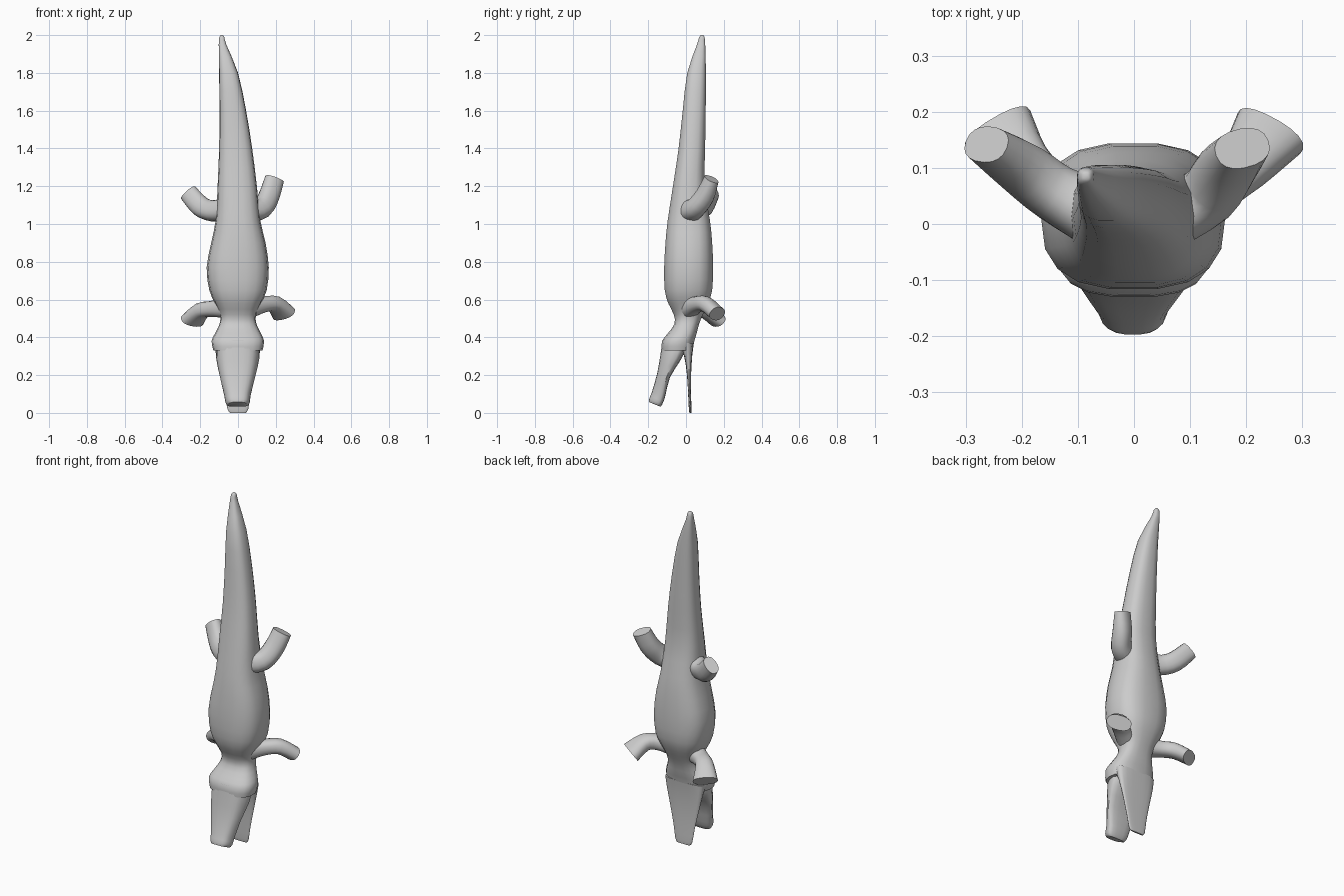
import bpy, bmesh, math
from mathutils import Vector

SIDES = 18


def catmull(rows, steps):
    """Smoothly interpolate rows of numbers."""
    out = []
    for i in range(len(rows) - 1):
        p0, p1 = rows[max(i - 1, 0)], rows[i]
        p2, p3 = rows[i + 1], rows[min(i + 2, len(rows) - 1)]
        for s in range(steps):
            t = s / steps
            out.append([0.5 * (2 * b + (c - a) * t + (2 * a - 5 * b + 4 * c - d) * t * t
                               + (3 * b - a - 3 * c + d) * t ** 3)
                        for a, b, c, d in zip(p0, p1, p2, p3)])
    out.append(list(rows[-1]))
    return out


def unit_ring(power):
    pts = []
    for i in range(SIDES):
        a = 2 * math.pi * i / SIDES
        c, s = math.cos(a), math.sin(a)
        pts.append((math.copysign(abs(c) ** power, c), math.copysign(abs(s) ** power, s)))
    return pts


def skin(name, rings):
    """Join rings of points into a closed, smooth skin."""
    bm = bmesh.new()
    loops = [[bm.verts.new(p) for p in r] for r in rings]
    for a, b in zip(loops, loops[1:]):
        for i in range(SIDES):
            j = (i + 1) % SIDES
            bm.faces.new((a[i], a[j], b[j], b[i]))
    bm.faces.new(loops[0][::-1])
    bm.faces.new(loops[-1])
    bmesh.ops.recalc_face_normals(bm, faces=bm.faces)
    me = bpy.data.meshes.new(name)
    bm.to_mesh(me)
    bm.free()
    ob = bpy.data.objects.new(name, me)
    bpy.context.collection.objects.link(ob)
    bpy.ops.object.select_all(action='DESELECT')
    ob.select_set(True)
    bpy.context.view_layer.objects.active = ob
    bpy.ops.object.shade_smooth_by_angle(angle=math.radians(50))
    return ob


def loft(name, rows, power=0.75, taper=0.0, tilt=0.0, steps=2):
    """Rows are z, x min, x max, y min, y max."""
    rings = []
    for z, x0, x1, y0, y1 in catmull(rows, steps):
        cx, cy, hx, hy = (x0 + x1) / 2, (y0 + y1) / 2, (x1 - x0) / 2, (y1 - y0) / 2
        rings.append([(cx + hx * u * (1 + taper * (v - 1) / 2), cy + hy * v, z - tilt * hy * v)
                      for u, v in unit_ring(power)])
    return skin(name, rings)


def limb(name, path, across):
    """Path rows are x, y, z, half width, half thickness."""
    rows = catmull(path, 3)
    rings = []
    for i, (x, y, z, w, h) in enumerate(rows):
        t = (Vector(rows[min(i + 1, len(rows) - 1)][:3]) - Vector(rows[max(i - 1, 0)][:3])).normalized()
        u = Vector(across)
        u = (u - t * u.dot(t)).normalized()
        v = t.cross(u)
        rings.append([Vector((x, y, z)) + u * w * a + v * h * b for a, b in unit_ring(0.85)])
    return skin(name, rings)


# torso, neck, back of head and tail
loft("body_and_tail", [
    (0.33, -0.13, 0.13, -0.13, 0.035),
    (0.38, -0.14, 0.138, -0.128, 0.045),
    (0.42, -0.122, 0.122, -0.098, 0.057),
    (0.47, -0.098, 0.098, -0.062, 0.07),
    (0.52, -0.095, 0.095, -0.065, 0.09),
    (0.58, -0.122, 0.122, -0.095, 0.118),
    (0.65, -0.152, 0.152, -0.114, 0.14),
    (0.77, -0.166, 0.163, -0.117, 0.145),
    (0.90, -0.142, 0.146, -0.11, 0.14),
    (1.02, -0.118, 0.118, -0.098, 0.128),
    (1.2, -0.108, 0.1, -0.07, 0.1),
    (1.4, -0.1, 0.075, -0.04, 0.102),
    (1.6, -0.098, 0.043, -0.018, 0.105),
    (1.8, -0.1, 0.0, 0.006, 0.106),
    (1.95, -0.102, -0.062, 0.058, 0.102),
    (1.99, -0.099, -0.072, 0.07, 0.098),
    (2.0, -0.09, -0.08, 0.08, 0.09)])

# upper jaw with a snout that swells at the tip
loft("upper_jaw", [
    (0.36, -0.125, 0.125, -0.125, 0.0),
    (0.30, -0.13, 0.128, -0.134, -0.028),
    (0.2, -0.108, 0.103, -0.152, -0.085),
    (0.1, -0.082, 0.076, -0.18, -0.11),
    (0.06, -0.074, 0.07, -0.195, -0.125),
    (0.045, -0.062, 0.058, -0.197, -0.135)], power=0.65, taper=0.3, tilt=0.4)

# thin lower jaw
loft("lower_jaw", [
    (0.37, -0.125, 0.125, -0.04, 0.042),
    (0.30, -0.115, 0.112, -0.01, 0.033),
    (0.2, -0.092, 0.09, 0.005, 0.027),
    (0.1, -0.07, 0.068, 0.011, 0.027),
    (0.02, -0.056, 0.054, 0.015, 0.029),
    (0.0, -0.042, 0.042, 0.018, 0.028)], power=0.65)

# front legs, paddles flaring toward the belly side
limb("front_leg_right", [
    (0.07, 0.02, 0.56, 0.055, 0.055), (0.14, 0.06, 0.575, 0.045, 0.042),
    (0.195, 0.105, 0.575, 0.05, 0.042), (0.243, 0.165, 0.525, 0.068, 0.04)], (0.93, -0.35, 0.1))
limb("front_leg_left", [
    (-0.07, 0.02, 0.555, 0.055, 0.055), (-0.14, 0.06, 0.55, 0.045, 0.042),
    (-0.195, 0.105, 0.54, 0.05, 0.042), (-0.243, 0.168, 0.488, 0.068, 0.038)], (-0.93, -0.35, 0.0))

# hind legs, sweeping up toward the tail
limb("hind_leg_right", [
    (0.07, 0.02, 1.07, 0.06, 0.06), (0.13, 0.05, 1.085, 0.055, 0.052),
    (0.165, 0.1, 1.15, 0.055, 0.048), (0.193, 0.135, 1.238, 0.052, 0.036)], (0.7, 0.1, -0.7))
limb("hind_leg_left", [
    (-0.07, 0.02, 1.075, 0.06, 0.06), (-0.14, 0.055, 1.07, 0.055, 0.05),
    (-0.2, 0.1, 1.095, 0.055, 0.046), (-0.263, 0.142, 1.165, 0.05, 0.034)], (-0.7, 0.1, -0.7))
